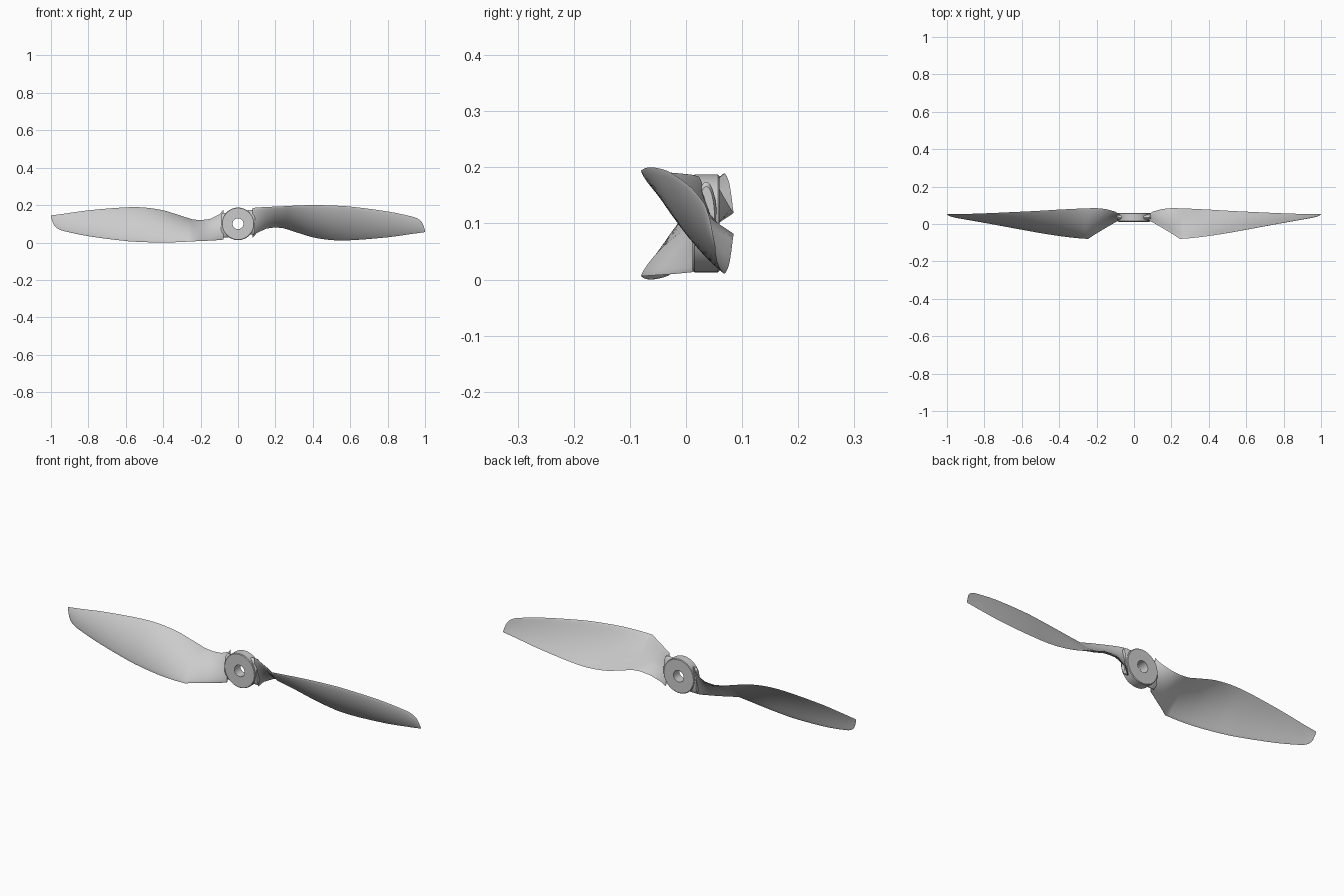
import bpy, bmesh, math
from mathutils import Vector, Matrix

if "Cube" in bpy.data.objects:
    bpy.data.objects.remove(bpy.data.objects["Cube"])

CZ, CY = 0.1, 0.036   # hub axis runs along y through z = CZ


def make_object(name, bm, angle=35):
    bmesh.ops.recalc_face_normals(bm, faces=bm.faces)
    me = bpy.data.meshes.new(name)
    bm.to_mesh(me)
    bm.free()
    ob = bpy.data.objects.new(name, me)
    bpy.context.collection.objects.link(ob)
    bpy.ops.object.select_all(action='DESELECT')
    ob.select_set(True)
    bpy.context.view_layer.objects.active = ob
    bpy.ops.object.shade_smooth_by_angle(angle=math.radians(angle))
    return ob


def bridge_rings(bm, rings, close=False, caps=True):
    n = len(rings[0])
    pairs = list(zip(rings, rings[1:]))
    if close:
        pairs.append((rings[-1], rings[0]))
    for a, b in pairs:
        for i in range(n):
            bm.faces.new((a[i], a[(i + 1) % n], b[(i + 1) % n], b[i]))
    if caps:
        bm.faces.new(rings[0])
        bm.faces.new(rings[-1])


# Hub: ring turned around the y axis, with a shaft hole
bm = bmesh.new()
profile = [(0.029, 0.012), (0.084, 0.012), (0.087, 0.015),
           (0.087, 0.057), (0.084, 0.06), (0.029, 0.06)]
rings = []
for r, y in profile:
    rings.append([bm.verts.new((r * math.cos(t), y, CZ + r * math.sin(t)))
                  for t in (2 * math.pi * i / 64 for i in range(64))])
bridge_rings(bm, rings, close=True, caps=False)
make_object("hub", bm)

# Blade stations: x, upper edge y z, lower edge y z, thickness/chord, camber/chord
root = [(0.078, 0.022, 0.184, 0.052, 0.025, 0.13, 0.0),
        (0.10, 0.010, 0.187, 0.066, 0.050, 0.16, 0.02),
        (0.15, -0.020, 0.190, 0.080, 0.074, 0.13, 0.04),
        (0.20, -0.050, 0.192, 0.085, 0.081, 0.11, 0.06)]
outer = [(0.245, -0.080, 0.194, 0.084, 0.076, 0.09, 0.08),
         (0.32, -0.074, 0.198, 0.081, 0.052, 0.085, 0.085),
         (0.40, -0.064, 0.200, 0.077, 0.028, 0.08, 0.085),
         (0.50, -0.048, 0.198, 0.071, 0.013, 0.08, 0.08),
         (0.60, -0.030, 0.192, 0.066, 0.012, 0.08, 0.07),
         (0.80, 0.007, 0.166, 0.057, 0.028, 0.08, 0.06),
         (0.93, 0.030, 0.139, 0.053, 0.046, 0.08, 0.05),
         (0.96, 0.036, 0.128, 0.053, 0.050, 0.08, 0.05),
         (0.98, 0.041, 0.112, 0.053, 0.053, 0.08, 0.04),
         (0.99, 0.045, 0.095, 0.053, 0.054, 0.08, 0.03),
         (1.00, 0.051, 0.064, 0.053, 0.056, 0.10, 0.0)]


def smooth_stations(st, step=0.02):
    st = [Vector(s) for s in st]
    n = len(st)
    slope = []
    for i in range(n):
        a, b = st[max(i - 1, 0)], st[min(i + 1, n - 1)]
        slope.append((b - a) / (b[0] - a[0]))
    out = []
    for i in range(n - 1):
        a, b = st[i], st[i + 1]
        h = b[0] - a[0]
        k = max(2, round(h / step))
        for j in range(k):
            t = j / k
            out.append(a * (2*t**3 - 3*t*t + 1) + slope[i] * h * (t**3 - 2*t*t + t)
                       + b * (3*t*t - 2*t**3) + slope[i + 1] * h * (t**3 - t*t))
    return out + [st[-1]]


def section(s):
    x, uy, uz, ly, lz, th, cam = s
    up, low = Vector((x, uy, uz)), Vector((x, ly, lz))
    d = low - up
    chord = d.length
    nrm = Vector((0, d.z, -d.y)).normalized()   # forward, convex side
    pts, half = [], 14
    for i in range(2 * half):
        a = math.pi * i / half
        c = 0.5 - 0.5 * math.cos(a)
        t = 1.15 * th * math.sqrt(c) * (1 - c) ** 0.8 * 1.1 + 0.012 * abs(math.sin(a))
        side = 1 if i <= half else -1
        off = 4 * cam * c * (1 - c) + side * t / 2
        pts.append(up + d * c + nrm * off * chord)
    return pts


half_turn = (Matrix.Translation((0, 0, CZ)) @ Matrix.Rotation(math.pi, 4, 'Y')
             @ Matrix.Translation((0, 0, -CZ)))
stations = [Vector(s) for s in root] + smooth_stations(outer)

for side, turn in (("right", Matrix.Identity(4)), ("left", half_turn)):
    # Twisted blade
    bm = bmesh.new()
    bridge_rings(bm, [[bm.verts.new(turn @ p) for p in section(s)] for s in stations])
    make_object(side + "_blade", bm, 40)

    # Rounded lug joining blade root to hub
    bm = bmesh.new()
    rings = []
    for x, sy, sz in ((0.05, 0.019, 0.066), (0.084, 0.019, 0.066), (0.091, 0.015, 0.058)):
        rings.append([bm.verts.new(turn @ Vector((x, CY + sy * math.cos(t), 0.108 + sz * math.sin(t))))
                      for t in (2 * math.pi * i / 32 for i in range(32))])
    bridge_rings(bm, rings)
    make_object(side + "_root_lug", bm)
